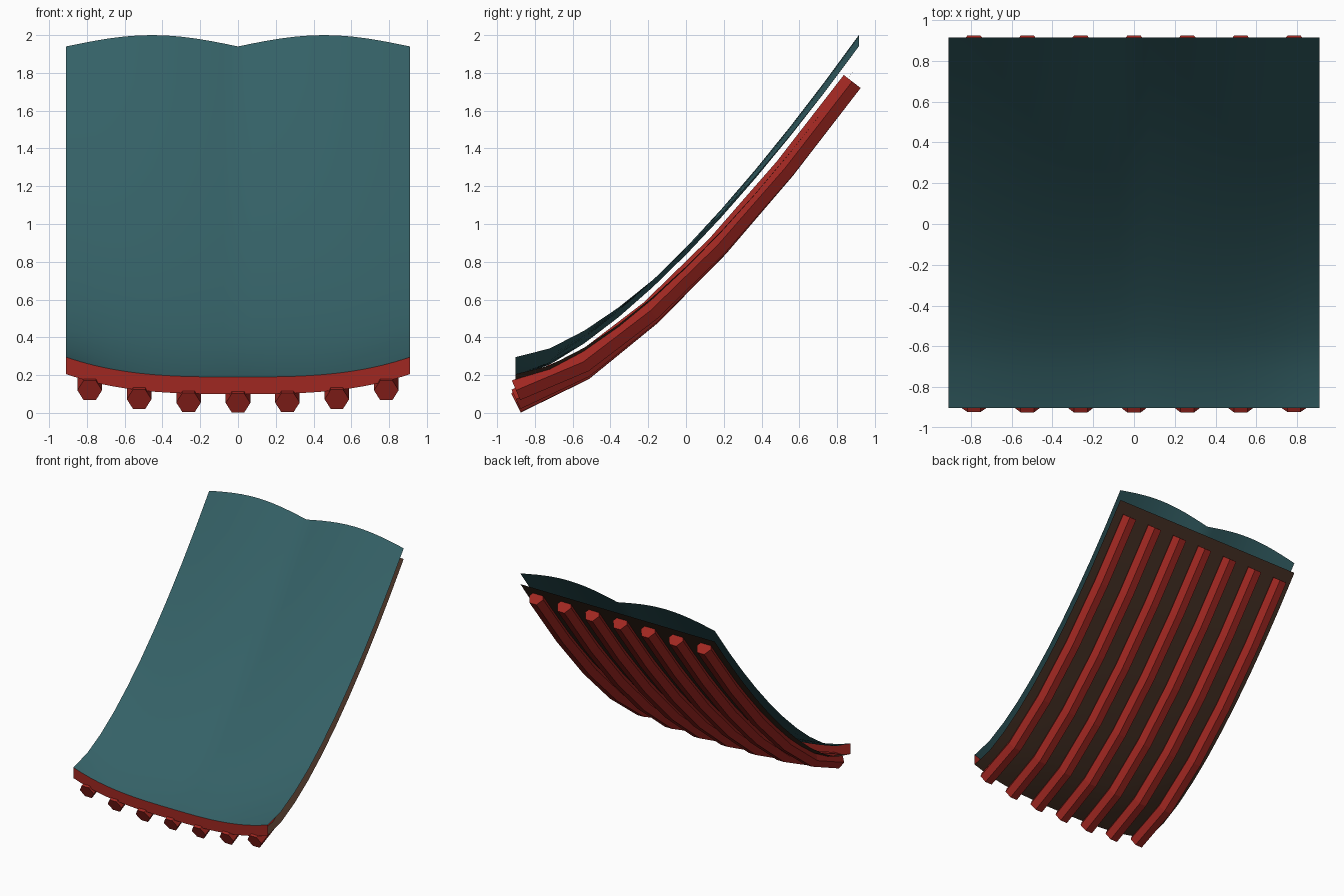
import bpy, bmesh, math
from mathutils import Vector

if "Cube" in bpy.data.objects:
    bpy.data.objects.remove(bpy.data.objects["Cube"])

HALF = 0.91
Y0, Y1 = -0.902, 0.915


def material(name, rgb):
    m = bpy.data.materials.new(name)
    m.diffuse_color = (*rgb, 1)
    m.use_nodes = True
    m.node_tree.nodes["Principled BSDF"].inputs["Base Color"].default_value = m.diffuse_color
    return m


TEAL = material("teal_tile", (0.035, 0.12, 0.135))
RED = material("red_paint", (0.35, 0.02, 0.015))
BROWN = material("brown_wood", (0.06, 0.03, 0.018))


def slope(x, y):
    """Sweeping roof height with corners that lift at the eave."""
    t = min(max((y - Y0) / (Y1 - Y0), 0), 1)
    return 0.19 + 1.75 * t ** 1.42 + 0.105 * (abs(x) / HALF) ** 3 * (1 - t) ** 2


def arch(x, y):
    """Two shallow humps that grow toward the ridge."""
    t = (y - Y0) / (Y1 - Y0)
    return 0.06 * t ** 0.8 * abs(math.sin(math.pi * x / HALF))


def make(name, bm, mat, smooth=False):
    me = bpy.data.meshes.new(name)
    bm.to_mesh(me)
    bm.free()
    me.materials.append(mat)
    ob = bpy.data.objects.new(name, me)
    bpy.context.collection.objects.link(ob)
    if smooth:
        bpy.context.view_layer.objects.active = ob
        ob.select_set(True)
        bpy.ops.object.shade_smooth_by_angle(angle=math.radians(15))
        ob.select_set(False)
    return ob


def sheet(name, point, nu, nv, mat, smooth=True):
    """Grid surface from point(u, v) with u and v in 0..1."""
    bm = bmesh.new()
    g = [[bm.verts.new(point(i / nu, j / nv)) for i in range(nu + 1)]
         for j in range(nv + 1)]
    for j in range(nv):
        for i in range(nu):
            bm.faces.new((g[j][i], g[j][i + 1], g[j + 1][i + 1], g[j + 1][i]))
    return make(name, bm, mat, smooth)


def xy(u, v):
    return -HALF + 2 * HALF * u, Y0 + (Y1 - Y0) * v


# Tiled top surface
def top_point(u, v):
    x, y = xy(u, v)
    return x, y, slope(x, y) + arch(x, y)


# Boarded underside
def under_point(u, v):
    x, y = xy(1 - u, v)
    return x, y, slope(x, y) - 0.09


# Eave board closing the front edge
def fascia_point(u, v):
    x, y = xy(u, 0)
    return x, y, slope(x, y) - 0.09 * (1 - v)


sheet("roof_top", top_point, 24, 10, TEAL)
sheet("roof_underside", under_point, 24, 10, BROWN)
sheet("eave_fascia", fascia_point, 24, 1, RED)


# Six-sided rafters following the roof curve
def rafter(name, x, radius=0.065, segs=5, sides=6):
    path = []
    for i in range(segs + 1):
        y = -0.9 + 1.78 * i / segs
        path.append(Vector((x, y, slope(x, y) - 0.138)))
    bm = bmesh.new()
    rings = []
    for i, p in enumerate(path):
        tan = (path[min(i + 1, segs)] - path[max(i - 1, 0)]).normalized()
        side = Vector((1, 0, 0))
        up = side.cross(tan)
        rings.append([bm.verts.new(p + radius * (math.cos(a) * side + math.sin(a) * up))
                      for a in (2 * math.pi * k / sides for k in range(sides))])
    for a, b in zip(rings, rings[1:]):
        for k in range(sides):
            n = (k + 1) % sides
            bm.faces.new((a[k], a[n], b[n], b[k]))
    bm.faces.new(rings[0])
    bm.faces.new(rings[-1])
    bmesh.ops.recalc_face_normals(bm, faces=bm.faces)
    make(name, bm, RED)


for n in range(7):
    rafter(f"rafter_{n + 1}", (n - 3) * 0.2617)
